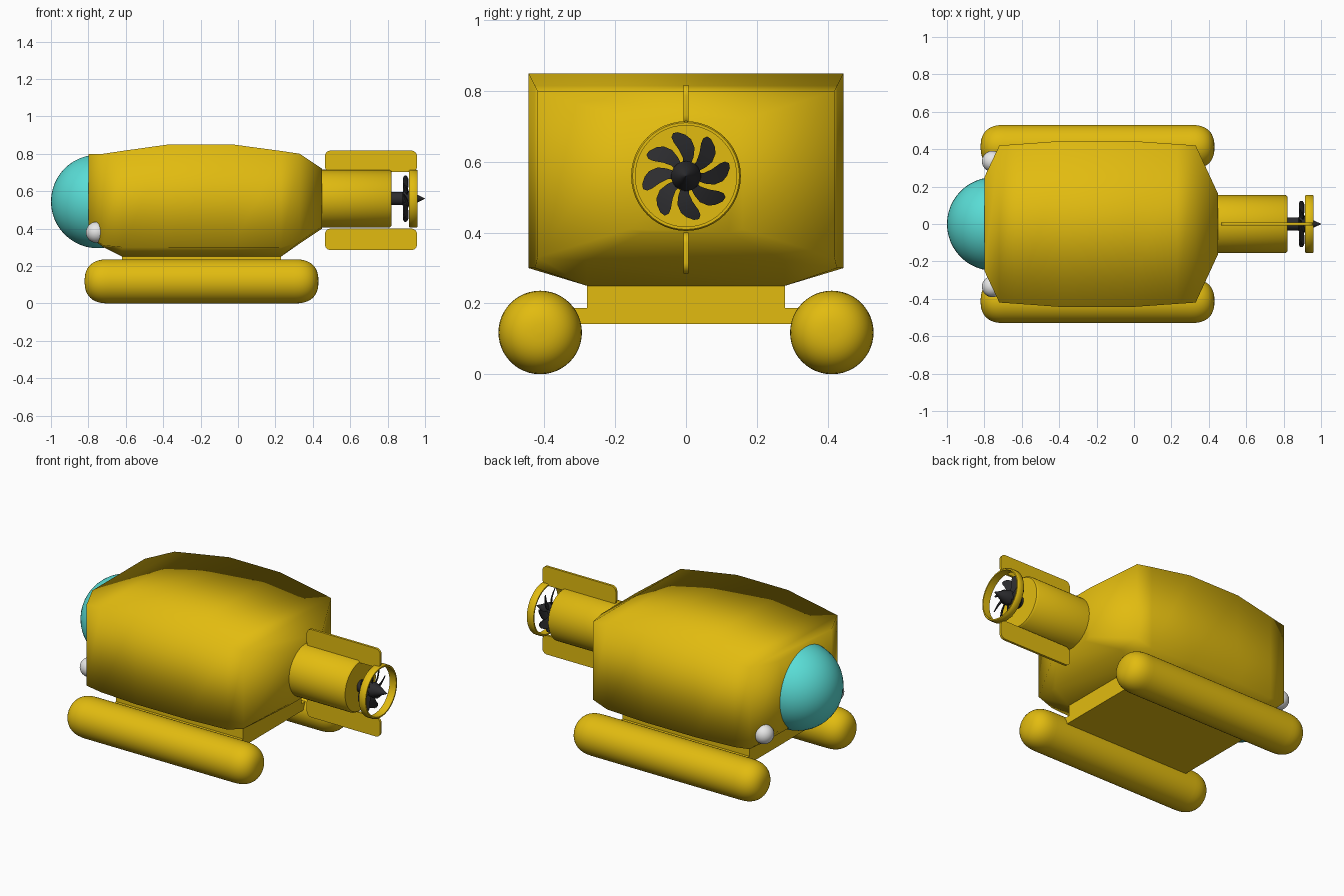
import bpy, bmesh, math
from mathutils import Matrix, Vector

if "Cube" in bpy.data.objects:
    bpy.data.objects.remove(bpy.data.objects["Cube"])


def material(name, rgb):
    m = bpy.data.materials.new(name)
    m.diffuse_color = (*rgb, 1)
    m.use_nodes = True
    m.node_tree.nodes["Principled BSDF"].inputs["Base Color"].default_value = m.diffuse_color
    return m


YELLOW = material("yellow paint", (0.76, 0.50, 0.005))
CYAN = material("cyan glass", (0.10, 0.72, 0.67))
WHITE = material("lamp white", (0.80, 0.80, 0.80))
DARK = material("dark rubber", (0.025, 0.025, 0.028))
AXIS_Z = 0.56


def finish(bm, name, mat, angle=None):
    bmesh.ops.recalc_face_normals(bm, faces=bm.faces)
    me = bpy.data.meshes.new(name)
    bm.to_mesh(me)
    bm.free()
    me.materials.append(mat)
    ob = bpy.data.objects.new(name, me)
    bpy.context.collection.objects.link(ob)
    if angle is not None:
        bpy.ops.object.select_all(action='DESELECT')
        ob.select_set(True)
        bpy.context.view_layer.objects.active = ob
        bpy.ops.object.shade_smooth_by_angle(angle=math.radians(angle))
    return ob


def loft(name, rings, mat, angle=None, loop=False):
    """Skin a list of equal-length closed rings, capped unless looped."""
    bm = bmesh.new()
    rows = [[bm.verts.new(p) for p in r] for r in rings]
    pairs = list(zip(rows, rows[1:])) + ([(rows[-1], rows[0])] if loop else [])
    for a, b in pairs:
        for i in range(len(a)):
            j = (i + 1) % len(a)
            bm.faces.new((a[i], a[j], b[j], b[i]))
    if not loop:
        bm.faces.new(rows[0])
        bm.faces.new(rows[-1])
    return finish(bm, name, mat, angle)


def revolve(name, profile, y, z, mat, angle=40, n=48, loop=False):
    """Turn (x, radius) points around an axis along x."""
    rings = [[(x, y + r * math.cos(2 * math.pi * i / n), z + r * math.sin(2 * math.pi * i / n))
              for i in range(n)] for x, r in profile]
    return loft(name, rings, mat, angle, loop)


def box(name, x0, x1, y, z0, z1):
    return loft(name, [[(x, -y, z0), (x, y, z0), (x, y, z1), (x, -y, z1)] for x in (x0, x1)], YELLOW)


def ball(name, center, r, mat):
    bm = bmesh.new()
    bmesh.ops.create_uvsphere(bm, u_segments=48, v_segments=24, radius=r,
                              matrix=Matrix.Translation(center))
    return finish(bm, name, mat, 60)


# Hull: x, half width, top, side bottom, keel half width, keel bottom
stations = [
    (-0.80, 0.25, 0.80, 0.38, 0.20, 0.36),
    (-0.72, 0.42, 0.80, 0.31, 0.28, 0.30),
    (-0.62, 0.427, 0.815, 0.30, 0.28, 0.25),
    (-0.37, 0.445, 0.85, 0.30, 0.28, 0.25),
    (-0.03, 0.445, 0.85, 0.30, 0.28, 0.25),
    (0.23, 0.427, 0.815, 0.30, 0.28, 0.25),
    (0.33, 0.42, 0.80, 0.33, 0.28, 0.32),
    (0.45, 0.16, 0.72, 0.41, 0.12, 0.40),
]
loft("hull", [[(x, -w, t), (x, w, t), (x, w, s), (x, k, b), (x, -k, b), (x, -w, s)]
              for x, w, t, s, k, b in stations], YELLOW, 180)

# Base block and plate joining the floats
box("base_block", -0.62, 0.23, 0.28, 0.16, 0.26)
box("base_plate", -0.62, 0.23, 0.40, 0.142, 0.187)

# Front dome
ball("dome_window", (-0.75, 0, 0.545), 0.25, CYAN)

# Floats with softly squared ends
R, L = 0.118, 0.13
end = []
for i in range(13):
    t = math.pi / 2 * i / 12
    end.append((L * math.cos(t) ** 0.8, max(R * math.sin(t) ** 0.8, 0.002)))
float_profile = [(-0.69 - a, r) for a, r in end] + [(0.30 + a, r) for a, r in reversed(end)]
for side, label in ((-1, "right"), (1, "left")):
    revolve(label + "_float", float_profile, side * 0.412, R, YELLOW, 60)
    ball(label + "_headlamp", (-0.757, side * 0.335, 0.38), 0.056, WHITE)

# Motor housing, propeller shaft with cone, guard ring
revolve("motor_housing", [(0.43, 0.155), (0.81, 0.155), (0.82, 0.147)], 0, AXIS_Z, YELLOW)
revolve("propeller_hub", [(0.81, 0.035), (0.88, 0.035), (0.885, 0.042), (0.915, 0.042),
                          (0.96, 0.020), (1.0, 0.001)], 0, AXIS_Z, DARK)
revolve("guard_ring", [(0.915, 0.143), (0.915, 0.151), (0.920, 0.155), (0.955, 0.155),
                       (0.96, 0.151), (0.96, 0.143)], 0, AXIS_Z, YELLOW, loop=True)

# Propeller: eight swept, pitched blades (radius, half width)
outline = [(0.025, 0.010), (0.05, 0.015), (0.075, 0.022), (0.10, 0.025), (0.115, 0.020), (0.126, 0.007)]
bm = bmesh.new()
for k in range(8):
    turn = Matrix.Rotation(math.radians(10 + 45 * k), 4, 'X')
    rows = []
    for r, w in outline:
        sweep = 0.025 * math.sin(math.pi * r / 0.126) - 0.008
        row = []
        for s, h in ((-1, -0.003), (1, -0.003), (1, 0.003), (-1, 0.003)):
            p = turn @ Vector((s * w * 0.5 + h, r, s * w - sweep))
            row.append(bm.verts.new(p + Vector((0.897, 0, AXIS_Z))))
        rows.append(row)
    for a, b in zip(rows, rows[1:]):
        for i in range(4):
            bm.faces.new((a[i], a[(i + 1) % 4], b[(i + 1) % 4], b[i]))
    bm.faces.new(rows[0])
    bm.faces.new(rows[-1])
finish(bm, "propeller_blades", DARK, 40)


# Upper and lower fins with rounded corners
def fin(name, x0, x1, z0, z1, r=0.03, half=0.007):
    pts = []
    for cx, cz, a0 in ((x1 - r, z1 - r, 0), (x0 + r, z1 - r, 90), (x0 + r, z0 + r, 180), (x1 - r, z0 + r, 270)):
        for i in range(7):
            a = math.radians(a0 + 15 * i)
            pts.append((cx + r * math.cos(a), cz + r * math.sin(a)))
    loft(name, [[(x, y, z) for x, z in pts] for y in (-half, half)], YELLOW, 40)


fin("upper_fin", 0.465, 0.957, 0.703, 0.817)
fin("lower_fin", 0.465, 0.957, 0.285, 0.40)
